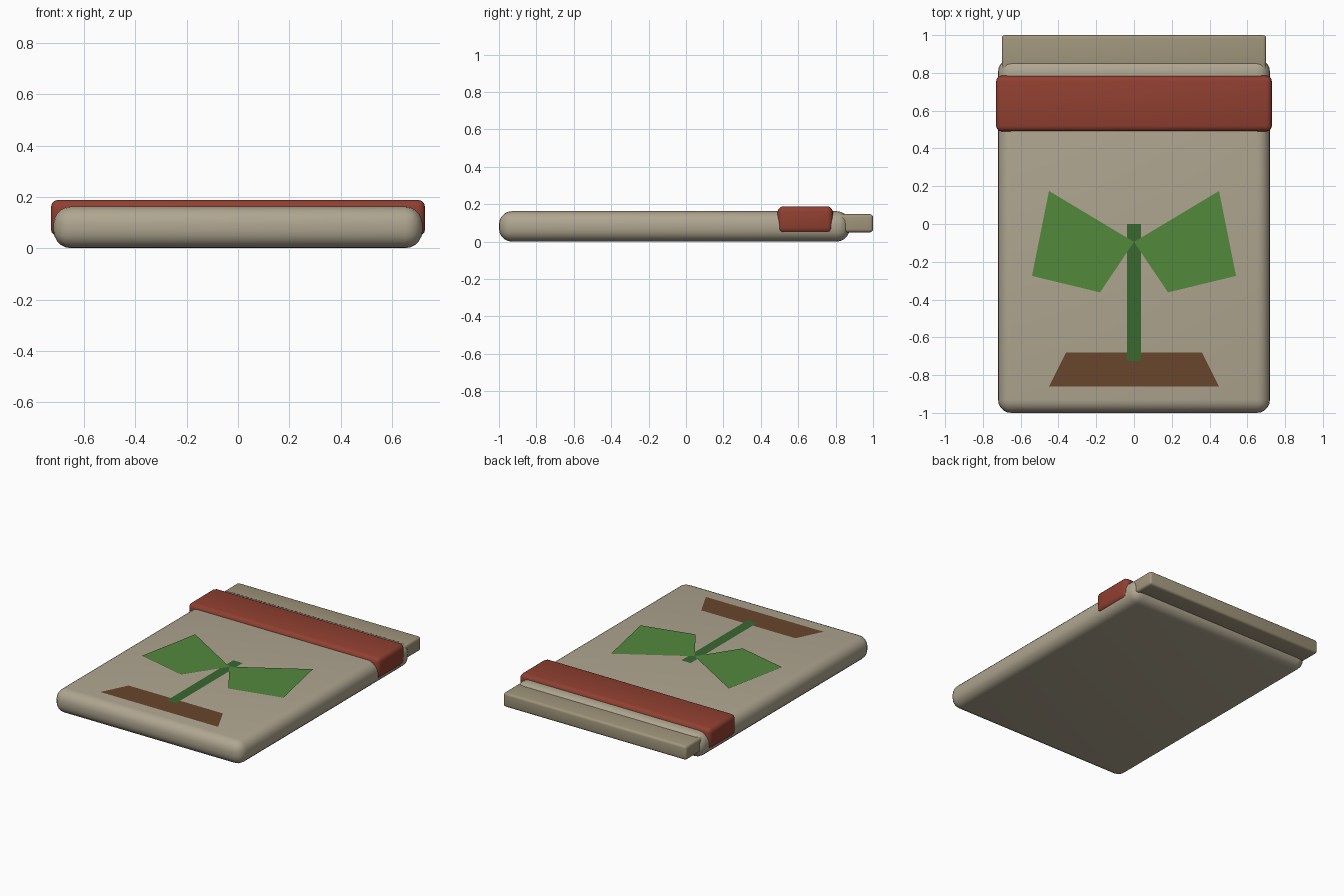
import bpy, bmesh
from math import radians

if "Cube" in bpy.data.objects:
    bpy.data.objects.remove(bpy.data.objects["Cube"])


def material(name, rgb):
    m = bpy.data.materials.new(name)
    m.diffuse_color = (*rgb, 1)
    m.use_nodes = True
    m.node_tree.nodes["Principled BSDF"].inputs["Base Color"].default_value = m.diffuse_color
    return m


def rounded_box(name, lo, hi, radius, segments, mat):
    bpy.ops.mesh.primitive_cube_add(size=1, location=[(a + b) / 2 for a, b in zip(lo, hi)])
    ob = bpy.context.object
    ob.name = name
    ob.scale = [b - a for a, b in zip(lo, hi)]
    bpy.ops.object.transform_apply(location=False, rotation=False, scale=True)
    bev = ob.modifiers.new("round", 'BEVEL')
    bev.width, bev.segments = radius, segments
    bpy.ops.object.modifier_apply(modifier=bev.name)
    bpy.ops.object.shade_smooth_by_angle(angle=radians(40))
    ob.data.materials.append(mat)
    return ob


def flat_print(name, outlines, z, mat):
    me = bpy.data.meshes.new(name)
    bm = bmesh.new()
    for pts in outlines:
        face = bm.faces.new([bm.verts.new((x, y, z)) for x, y in pts])
        face.normal_update()
        if face.normal.z < 0:
            face.normal_flip()
    bm.to_mesh(me)
    bm.free()
    me.materials.append(mat)
    ob = bpy.data.objects.new(name, me)
    bpy.context.collection.objects.link(ob)
    return ob


paper = material("paper", (0.43, 0.38, 0.28))
fold = material("fold", (0.35, 0.30, 0.20))
red = material("red", (0.28, 0.05, 0.03))
leaf_green = material("leaf_green", (0.084, 0.25, 0.045))
stem_green = material("stem_green", (0.042, 0.14, 0.03))
brown = material("brown", (0.14, 0.061, 0.026))

# Packet body, folded top flap and coloured band
rounded_box("packet_body", (-0.72, -1.0, 0), (0.72, 0.875, 0.163), 0.07, 5, paper)
rounded_box("top_flap", (-0.70, 0.78, 0.05), (0.70, 1.0, 0.147), 0.016, 3, fold)
rounded_box("label_band", (-0.73, 0.49, 0.045), (0.73, 0.785, 0.189), 0.03, 3, red)

# Printed seedling: soil, stem and a mirrored pair of leaves
flat_print("soil", [[(-0.45, -0.86), (0.45, -0.86), (0.36, -0.68), (-0.36, -0.68)]], 0.1645, brown)
flat_print("stem", [[(-0.036, -0.725), (0.036, -0.725), (0.036, 0), (-0.036, 0)]], 0.166, stem_green)
leaf = [(0, -0.095), (0.18, -0.362), (0.54, -0.275), (0.45, 0.175)]
for side, s in (("right", 1), ("left", -1)):
    flat_print(side + "_leaf", [[(s * x, y) for x, y in leaf]], 0.1675, leaf_green)
